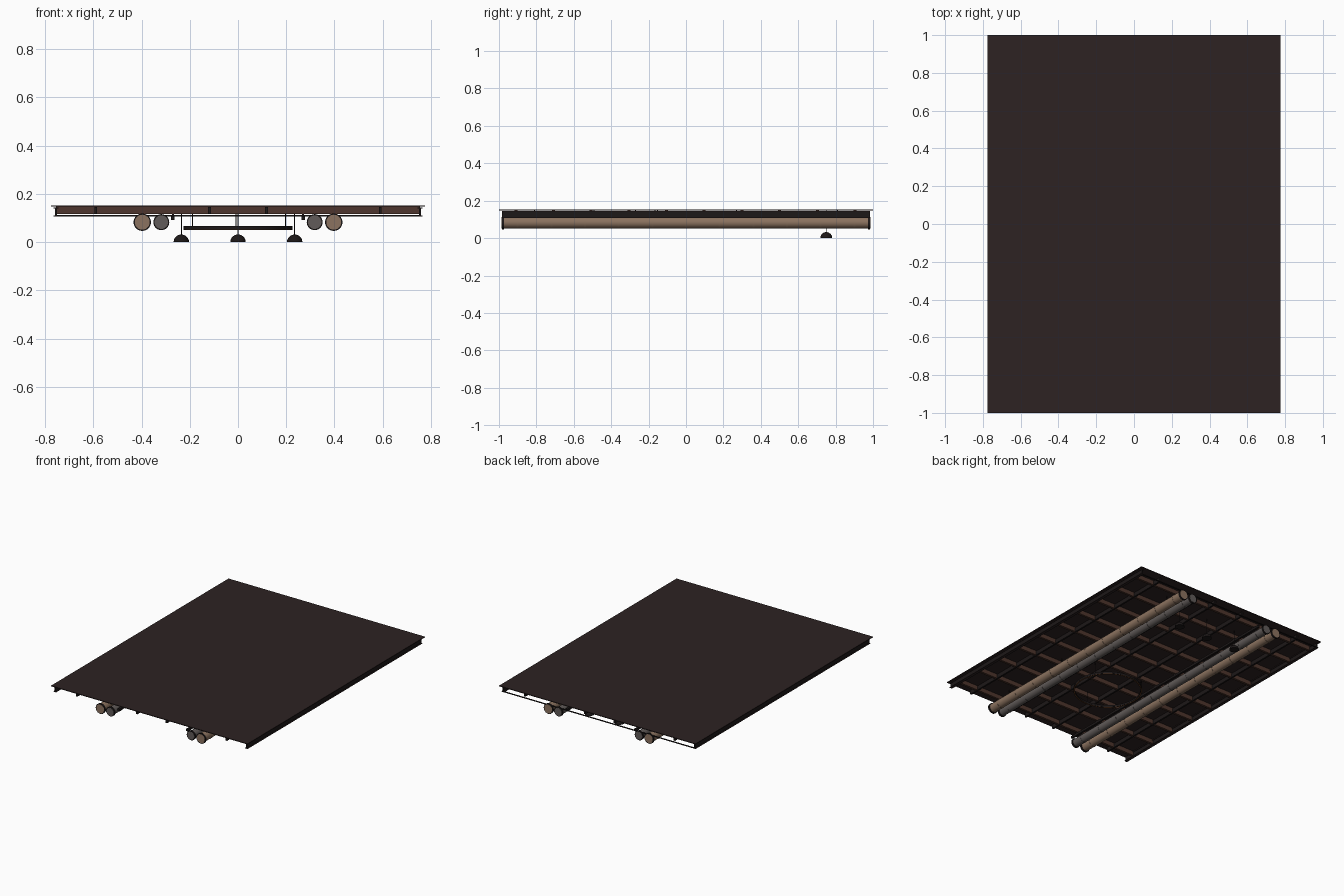
import bpy, math
from mathutils import Vector

if "Cube" in bpy.data.objects:
    bpy.data.objects.remove(bpy.data.objects["Cube"])


def material(name, rgb):
    m = bpy.data.materials.new(name)
    m.use_nodes = True
    m.diffuse_color = (*rgb, 1)
    m.node_tree.nodes["Principled BSDF"].inputs["Base Color"].default_value = (*rgb, 1)
    return m


DARK = material("dark brown panel", (0.026, 0.016, 0.016))
BLACK = material("black iron", (0.012, 0.009, 0.009))
WOOD = material("brown timber", (0.075, 0.036, 0.026))
TAN = material("tan pipe", (0.26, 0.17, 0.115))
GREY = material("grey pipe", (0.12, 0.105, 0.10))
AMBER = material("amber ring glow", (0.18, 0.065, 0.02))


def finish(name, mat, smooth=False):
    ob = bpy.context.object
    ob.name = name
    ob.data.materials.append(mat)
    if smooth:
        bpy.ops.object.shade_smooth_by_angle()
    return ob


def box(name, mat, x, y, z):
    """Box from (min, max) pairs."""
    bpy.ops.mesh.primitive_cube_add(size=1, location=[sum(p) / 2 for p in (x, y, z)])
    ob = bpy.context.object
    ob.scale = [p[1] - p[0] for p in (x, y, z)]
    bpy.ops.object.transform_apply(location=False)
    return finish(name, mat)


def rod(name, mat, a, b, r, sides=24):
    """Cylinder between two points."""
    a, b = Vector(a), Vector(b)
    d = b - a
    bpy.ops.mesh.primitive_cylinder_add(vertices=sides, radius=r, depth=d.length,
                                        location=(a + b) / 2,
                                        rotation=d.to_track_quat("Z", "Y").to_euler())
    return finish(name, mat, True)


def lathe(name, mat, profile, centre, closed=False, steps=48):
    """Revolve an (r, z) profile about a vertical axis."""
    verts, faces, n = [], [], len(profile)
    for i in range(steps):
        t = math.tau * i / steps
        verts += [(r * math.cos(t), r * math.sin(t), z) for r, z in profile]
    for i in range(steps):
        k = (i + 1) % steps
        for j in range(n if closed else n - 1):
            q = (j + 1) % n
            faces.append((i * n + j, k * n + j, k * n + q, i * n + q))
    me = bpy.data.meshes.new(name)
    me.from_pydata(verts, [], faces)
    ob = bpy.data.objects.new(name, me)
    bpy.context.collection.objects.link(ob)
    ob.location = centre
    bpy.ops.object.select_all(action="DESELECT")
    ob.select_set(True)
    bpy.context.view_layer.objects.active = ob
    return finish(name, mat, True)


# Ceiling panel
box("ceiling_panel", DARK, (-0.775, 0.775), (-1, 1), (0.148, 0.153))

# Timber cross beams
for i in range(10):
    y = -0.91 + i * 0.2015
    box(f"cross_beam_{i + 1}", WOOD, (-0.755, 0.755), (y - 0.008, y + 0.008), (0.117, 0.149))

# Lengthwise joists and edge girders
for s, side in ((1, "left"), (-1, "right")):
    for x, label in ((0.118, "inner"), (0.59, "outer")):
        c = s * x
        box(f"{side}_{label}_joist", BLACK, (c - 0.006, c + 0.006), (-0.975, 0.975), (0.116, 0.145))
    c = s * 0.755
    box(f"{side}_girder_web", BLACK, (c - 0.004, c + 0.004), (-0.985, 0.985), (0.109, 0.143))
    for z, label in ((0.107, "lower"), (0.140, "upper")):
        box(f"{side}_girder_{label}_flange", DARK, (c - 0.010, c + 0.010),
            (-0.985, 0.985), (z, z + 0.004))

# Thin rail across the back
box("back_rail", BLACK, (-0.755, 0.755), (0.977, 0.985), (0.107, 0.112))

# Paired pipes with end flanges, bands and a slim conduit on each side
for s, side in ((1, "left"), (-1, "right")):
    for label, mat, x, r in (("tan", TAN, 0.397, 0.031), ("grey", GREY, 0.318, 0.028)):
        c = s * x
        rod(f"{side}_{label}_pipe", mat, (c, -0.986, 0.083), (c, 0.986, 0.083), r, 32)
        for i in range(11):
            y = -0.9 + i * 0.18
            rod(f"{side}_{label}_band", mat, (c, y - 0.005, 0.083), (c, y + 0.005, 0.083),
                r + 0.0015, 32)
        for e, end in ((-1, "front"), (1, "back")):
            y = e * 0.979
            rod(f"{side}_{label}_{end}_flange", BLACK, (c, y - 0.006, 0.083),
                (c, y + 0.006, 0.083), r + 0.005, 32)
        # Hangers up to the ceiling
        for i in range(4):
            y = -0.81 + i * 0.54
            rod(f"{side}_{label}_hanger", BLACK, (c, y, 0.10), (c, y, 0.149), 0.003, 8)
    c = s * 0.27
    box(f"{side}_conduit", BLACK, (c - 0.007, c + 0.007), (-0.96, 0.96), (0.092, 0.108))
    for i in range(10):
        y = -0.91 + i * 0.2015
        box(f"{side}_conduit_clip", BLACK, (c - 0.004, c + 0.004), (y - 0.006, y + 0.006),
            (0.106, 0.118))

# Hanging ring light: dark hoop with a glowing underside
centre = (0, -0.27, 0)
lathe("ring_light_hoop", BLACK, [(0.217, 0.053), (0.227, 0.053), (0.227, 0.067), (0.217, 0.067)],
      centre, True, 64)
lathe("ring_light_glow", AMBER, [(0.219, 0.051), (0.225, 0.051), (0.225, 0.054), (0.219, 0.054)],
      centre, True, 64)
for k in range(3):
    t = math.radians(28 + 120 * k)
    x, y = 0.222 * math.cos(t), -0.27 + 0.222 * math.sin(t)
    rod(f"ring_wire_{k + 1}", BLACK, (x, y, 0.06), (x, y, 0.149), 0.002, 8)

# Three dome pendant lamps near the back
dome = [(0.032 * math.cos(math.radians(a)), 0.032 * math.sin(math.radians(a)))
        for a in range(0, 90, 10)]
dome = [(0.0, 0.002), (0.029, 0.0)] + dome + [(0.004, 0.032), (0.0, 0.032)]
for x, label in ((0.235, "left"), (0, "middle"), (-0.235, "right")):
    lathe(f"{label}_lamp_shade", BLACK, dome, (x, 0.75, 0), steps=32)
    rod(f"{label}_lamp_cord", BLACK, (x, 0.75, 0.03), (x, 0.75, 0.149), 0.002, 8)
